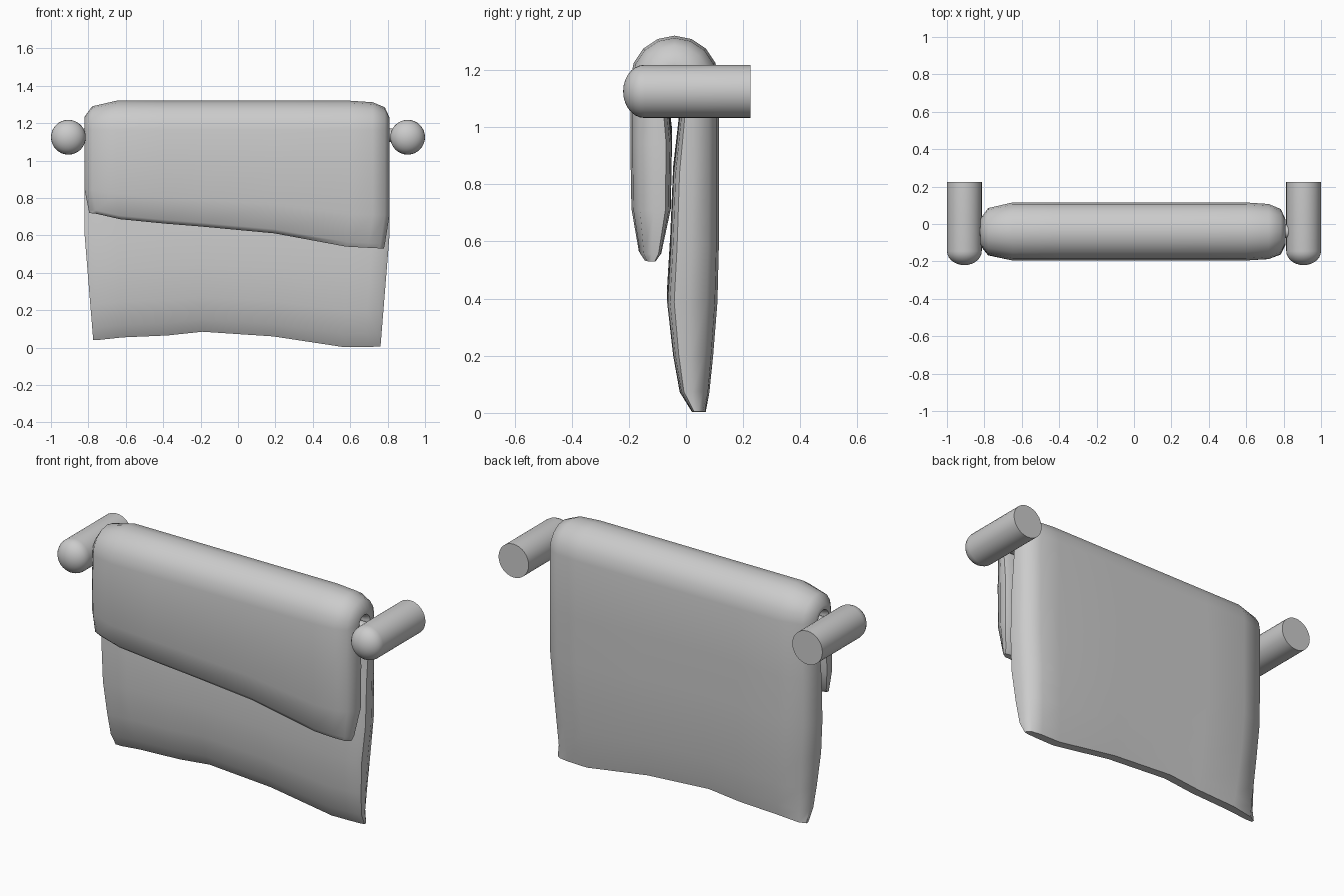
import bpy, bmesh, math

cube = bpy.data.objects.get("Cube")
if cube:
    bpy.data.objects.remove(cube, do_unlink=True)

grey = bpy.data.materials.new("light_grey")
grey.use_nodes = True
grey.diffuse_color = (0.6, 0.6, 0.6, 1)
grey.node_tree.nodes["Principled BSDF"].inputs["Base Color"].default_value = (0.6, 0.6, 0.6, 1)


def finish(name, bm, angle=40):
    bmesh.ops.recalc_face_normals(bm, faces=bm.faces[:])
    mesh = bpy.data.meshes.new(name)
    bm.to_mesh(mesh)
    bm.free()
    obj = bpy.data.objects.new(name, mesh)
    bpy.context.collection.objects.link(obj)
    mesh.materials.append(grey)
    bpy.ops.object.select_all(action='DESELECT')
    obj.select_set(True)
    bpy.context.view_layer.objects.active = obj
    bpy.ops.object.shade_smooth_by_angle(angle=math.radians(angle))
    return obj


def lerp_table(table, x):
    for (x0, v0), (x1, v1) in zip(table, table[1:]):
        if x <= x1:
            f = max(0, (x - x0) / (x1 - x0))
            return v0 + f * (v1 - v0)
    return table[-1][1]


# Wall pegs: cylinders with a domed front, flat at the wall
def peg(name, x, segments=32, radius=0.093):
    profile = [(radius, 0.225)]
    for i in range(7):
        a = math.radians(90) * i / 7
        profile.append((radius * math.cos(a), -0.145 - 0.075 * math.sin(a)))
    bm = bmesh.new()
    rings = []
    for r, y in profile:
        rings.append([bm.verts.new((x + r * math.cos(2 * math.pi * k / segments), y,
                                    1.125 + r * math.sin(2 * math.pi * k / segments)))
                      for k in range(segments)])
    tip = bm.verts.new((x, -0.22, 1.125))
    for a, b in zip(rings, rings[1:]):
        for k in range(segments):
            n = (k + 1) % segments
            bm.faces.new((a[k], a[n], b[n], b[k]))
    for k in range(segments):
        bm.faces.new((rings[-1][k], rings[-1][(k + 1) % segments], tip))
    bm.faces.new(rings[0])
    finish(name, bm)


peg("right_peg", -0.907)
peg("left_peg", 0.907)

# Rail between the pegs
bpy.ops.mesh.primitive_cylinder_add(vertices=24, radius=0.036, depth=1.8,
                                    location=(0, -0.04, 1.135), rotation=(0, math.pi / 2, 0))
rail = bpy.context.object
rail.name = "rail"
rail.data.materials.append(grey)
bpy.ops.object.shade_smooth_by_angle(angle=math.radians(40))

# Towel: hem heights across the width, and columns of (x, rounding of the side edge)
FRONT_HEM = [(-0.8, 0.72), (-0.62, 0.68), (0.15, 0.62), (0.6, 0.54), (0.8, 0.53)]
BACK_HEM = [(-0.8, 0.04), (-0.6, 0.06), (-0.4, 0.065), (-0.2, 0.085), (0.2, 0.06),
            (0.6, 0.003), (0.8, 0.005)]
COLUMNS = [(-0.82, 0.085), (-0.78, 0.03), (-0.65, 0), (-0.4, 0), (-0.2, 0), (0.2, 0),
           (0.6, 0), (0.72, 0.008), (0.785, 0.035), (0.81, 0.09)]
# Each flap: (fraction of height above hem, centre y, half thickness)
FRONT = [(0, -0.125, 0.022), (0.04, -0.125, 0.04), (0.28, -0.122, 0.069), (0.65, -0.122, 0.073)]
BACK = [(0.72, 0.035, 0.08), (0.5, 0.03, 0.085), (0.33, 0.022, 0.088), (0.17, 0.025, 0.07),
        (0.06, 0.03, 0.052), (0, 0.045, 0.024)]
ARCH_Z, ARCH_Y = 1.165, -0.04

# Stations run up the front, over the rail and down the back
stations = [("front", s) for s in FRONT]
stations += [("arch", math.pi * (1 - i / 8)) for i in range(9)]
stations += [("back", s) for s in BACK]


def section_points(kind, data, x, rounding):
    if kind == "arch":
        cy, cz = math.cos(data), math.sin(data)
        outer = 0.155 - rounding
        inner = 0.03 + 0.2 * rounding
        return [(x, ARCH_Y + r * cy, ARCH_Z + r * cz) for r in (outer, inner)]
    t, y, half = data
    hem = lerp_table(FRONT_HEM if kind == "front" else BACK_HEM, x)
    z = hem + t * (ARCH_Z - hem)
    side = -1 if kind == "front" else 1
    squeeze = half / 0.08
    x *= 1 - 0.06 * max(0, 0.6 - z) / 0.6
    if kind == "front":
        x *= 1 - 0.03 * max(0, 0.28 - t) / 0.28
    return [(x, y + side * (half - rounding * squeeze), z),
            (x, y - side * (half - 0.25 * rounding * squeeze), z)]


bm = bmesh.new()
grid = []
for kind, data in stations:
    grid.append([[bm.verts.new(p) for p in section_points(kind, data, x, r)]
                 for x, r in COLUMNS])
for a, b in zip(grid, grid[1:]):
    for i in range(len(COLUMNS) - 1):
        for s in (0, 1):
            bm.faces.new((a[i][s], a[i + 1][s], b[i + 1][s], b[i][s]))
    for i in (0, -1):
        bm.faces.new((a[i][0], a[i][1], b[i][1], b[i][0]))
for row in (grid[0], grid[-1]):
    for l, r in zip(row, row[1:]):
        bm.faces.new((l[0], r[0], r[1], l[1]))
finish("towel", bm, 50)
